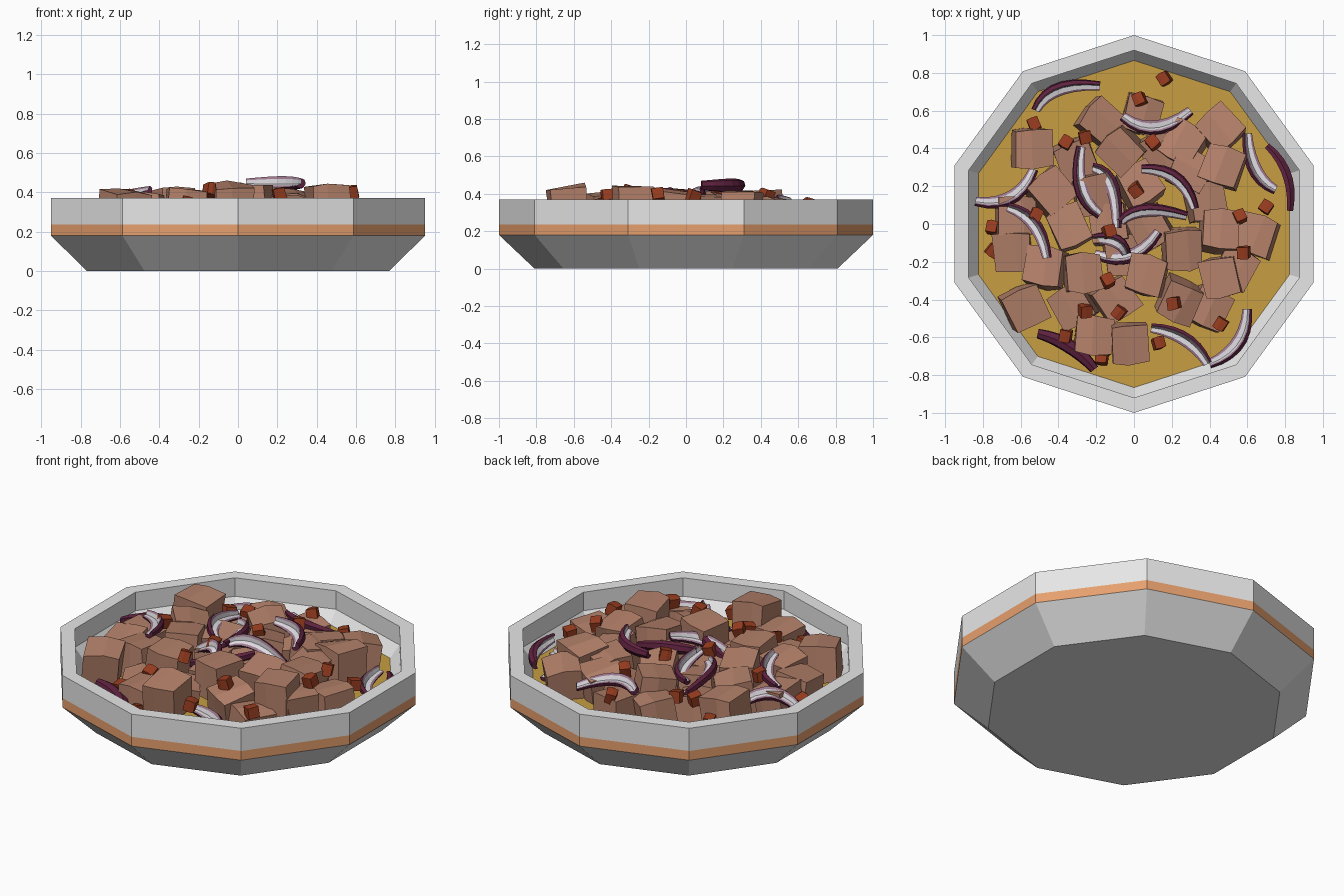
import bpy, bmesh, math, random
from mathutils import Vector, Euler

random.seed(4)
default = bpy.data.objects.get("Cube")
if default:
    bpy.data.objects.remove(default)


def material(name, r, g, b):
    m = bpy.data.materials.new(name)
    m.use_nodes = True
    m.diffuse_color = (r, g, b, 1)
    m.node_tree.nodes["Principled BSDF"].inputs["Base Color"].default_value = (r, g, b, 1)
    return m


WHITE = material("bowl white", .8, .8, .8)
ORANGE = material("stripe orange", .82, .36, .16)
SAUCE = material("sauce mustard", .57, .345, .055)
MEAT = material("meat brown", .46, .22, .145)
RED = material("bit red brown", .31, .045, .014)
PURPLE = material("onion skin purple", .115, .016, .05)
LILAC = material("onion edge lilac", .34, .19, .27)
PALE = material("onion flesh pale", .76, .74, .78)


def make_object(name, bm, *mats):
    bmesh.ops.recalc_face_normals(bm, faces=bm.faces)
    mesh = bpy.data.meshes.new(name)
    bm.to_mesh(mesh)
    bm.free()
    for m in mats:
        mesh.materials.append(m)
    obj = bpy.data.objects.new(name, mesh)
    bpy.context.collection.objects.link(obj)
    return obj


def decagon(bm, radius, z):
    return [bm.verts.new((radius * math.sin(i * math.tau / 10),
                          radius * math.cos(i * math.tau / 10), z)) for i in range(10)]


def bridge(bm, a, b, slots):
    """Join two equal rings; each side takes its own material slot."""
    n = len(a)
    for i in range(n):
        j = (i + 1) % n
        bm.faces.new((a[i], a[j], b[j], b[i])).material_index = slots[i]


# Bowl: ten-sided profile with an orange band around the outside
SAUCE_Z = .19
bm = bmesh.new()
profile = [(.81, 0), (1, .18), (1, .235), (1, .37), (.92, .37), (.92, .26), (.86, .18)]
rings = [decagon(bm, r, z) for r, z in profile]
for k in range(len(rings) - 1):
    bridge(bm, rings[k], rings[k + 1], [1 if k == 1 else 0] * 10)
bm.faces.new(rings[0])
bm.faces.new(rings[-1])
make_object("bowl", bm, WHITE, ORANGE)

# Sauce surface
bm = bmesh.new()
bm.faces.new(decagon(bm, .866, SAUCE_Z))
make_object("sauce", bm, SAUCE)


def chunk(name, size, location, angle, tilt, mat):
    """Irregular block with a slightly swollen waist."""
    bm = bmesh.new()
    bmesh.ops.create_cube(bm, size=size)
    bmesh.ops.bisect_plane(bm, geom=bm.verts[:] + bm.edges[:] + bm.faces[:],
                           plane_co=(size * random.uniform(-.15, .15), 0, 0),
                           plane_no=(1, 0, 0))
    for v in bm.verts:
        if abs(v.co.x) < size * .3:
            v.co.yz *= 1.1
        v.co += Vector([random.uniform(-.04, .04) * size for _ in range(3)])
    obj = make_object(name, bm, mat)
    obj.location = location
    obj.rotation_euler = Euler((random.uniform(-tilt, tilt),
                                random.uniform(-tilt, tilt), math.radians(angle)))


# Meat cubes: x, y, turn in degrees, top height in hundredths
cubes = [
    (-.54, .40, 2, 41), (-.18, .54, 52, 35), (.04, .58, -15, 33), (-.31, .34, 20, 33),
    (-.07, .39, 45, 41), (.26, .42, -30, 37), (.45, .50, 40, 37), (.47, .30, -20, 41),
    (-.44, .17, 40, 40), (.03, .20, 30, 39), (-.22, .16, 15, 37), (.30, .28, 60, 39),
    (.38, .12, 10, 39), (-.34, -.02, 25, 42), (.45, -.04, -5, 42), (.65, -.06, -20, 35),
    (.25, -.13, 5, 41), (.09, -.02, 30, 37), (-.13, 0, 10, 36), (-.64, -.14, 3, 36),
    (-.47, -.23, -8, 39), (-.27, -.26, 5, 42), (-.58, -.44, 25, 41), (-.32, -.43, 30, 32),
    (-.10, -.40, 35, 32), (.07, -.27, -15, 44), (.24, -.40, -25, 37), (.46, -.28, 12, 44),
    (.39, -.45, -25, 31), (-.21, -.59, -5, 35), (-.02, -.63, 5, 44), (-.63, .04, 0, 35),
    (.54, -.23, -30, 37), (.15, .38, 20, 33), (-.06, -.16, 10, 33),
]
for x, y, angle, top in cubes:
    chunk("meat_cube", .192, (x, y, top / 100 - .105), angle, .17, MEAT)

# Small red-brown bits on the cubes and the sauce: x, y, height in hundredths
bits = [
    (.16, .77, 22), (.03, .66, 34), (-.26, .46, 34), (-.36, .43, 34), (.10, .43, 39),
    (-.53, .53, 29), (.01, .18, 41), (-.52, .05, 38), (-.75, -.02, 26), (.56, .04, 39),
    (.70, .09, 32), (.58, -.15, 40), (-.14, -.30, 41), (-.26, -.46, 34), (-.08, -.47, 34),
    (.21, -.42, 39), (.46, -.53, 33), (-.36, -.59, 28), (.13, -.63, 32), (-.17, -.71, 24),
    (-.13, -.04, 39), (-.75, -.14, 20),
]
for x, y, z in bits:
    chunk("red_bit", .06, (x, y, z / 100), random.uniform(-40, 40), .3, RED)


def support(x, y):
    """Height of whatever lies under a point."""
    tops = [t / 100 for cx, cy, a, t in cubes if math.hypot(cx - x, cy - y) < .105]
    return max(tops + [SAUCE_Z])


def onion(start, middle, end, roll, lift):
    """Curved slice: skin wraps the convex side, pale hollow on the inside."""
    pts = [Vector((*p, support(*p) + .02 + lift)) for p in (start, middle, end)]
    pts[1].z = max(pts[1].z, (pts[0].z + pts[2].z) / 2)
    for p in (pts[0], pts[2]):
        p.z = max(p.z, pts[1].z - .06)
    chord_mid = (pts[0] + pts[2]) / 2
    control = pts[1] * 2 - chord_mid
    outward = pts[1] - chord_mid
    up = Vector((0, 0, 1))
    c, s = math.cos(math.radians(roll)), math.sin(math.radians(roll))
    # Cross-section: u points to the skin side, v runs along the slice's width
    section = [(.032, -.018), (.032, .018), (.008, .037), (-.014, .033), (-.01, .02),
               (.004, 0), (-.01, -.02), (-.014, -.033), (.008, -.037)]
    slots = [0, 0, 0, 1, 2, 2, 1, 0, 0]
    bm = bmesh.new()
    rows = []
    steps = 7
    for i in range(steps + 1):
        t = i / steps
        co = pts[0] * (1 - t) ** 2 + control * 2 * t * (1 - t) + pts[2] * t * t
        tangent = ((control - pts[0]) * (1 - t) + (pts[2] - control) * t).normalized()
        side = tangent.cross(up).normalized()
        if side.dot(outward) < 0:
            side.negate()
        u, v = side * c - up * s, side * s + up * c
        size = .7 + .35 * math.sin(math.pi * t)
        rows.append([bm.verts.new(co + (u * a + v * b) * size) for a, b in section])
    for a, b in zip(rows, rows[1:]):
        bridge(bm, a, b, slots)
    bm.faces.new(rows[0])
    bm.faces.new(rows[-1])
    make_object("onion_slice", bm, PURPLE, LILAC, PALE)


# Onion slices: start, middle and end of each, then roll and lift
slices = [
    ((-.52, .60), (-.40, .71), (-.18, .73), 40, .02),
    ((-.06, .57), (.11, .51), (.30, .60), 60, .01),
    ((.60, .48), (.64, .29), (.75, .18), 55, .02),
    ((.70, .41), (.80, .26), (.82, .07), 0, .04),
    ((-.28, .41), (-.28, .19), (-.18, .05), 45, 0),
    ((-.22, .30), (-.12, .21), (-.09, -.02), 50, .01),
    ((.04, .29), (.22, .24), (.32, .08), 35, .035),
    ((-.84, .12), (-.65, .14), (-.53, .29), 55, -.03),
    ((-.67, .09), (-.53, 0), (-.46, -.18), 55, 0),
    ((-.07, .01), (.06, .07), (.28, .04), 35, .01),
    ((-.22, -.08), (-.10, -.09), (-.04, -.16), 45, .02),
    ((-.21, -.16), (-.02, -.17), (.13, -.04), 50, .01),
    ((.09, -.55), (.27, -.61), (.39, -.74), 55, .05),
    ((.40, -.74), (.55, -.63), (.60, -.45), 55, .02),
    ((-.51, -.58), (-.34, -.65), (-.21, -.77), -60, .05),
]
for s in slices:
    onion(*s)
